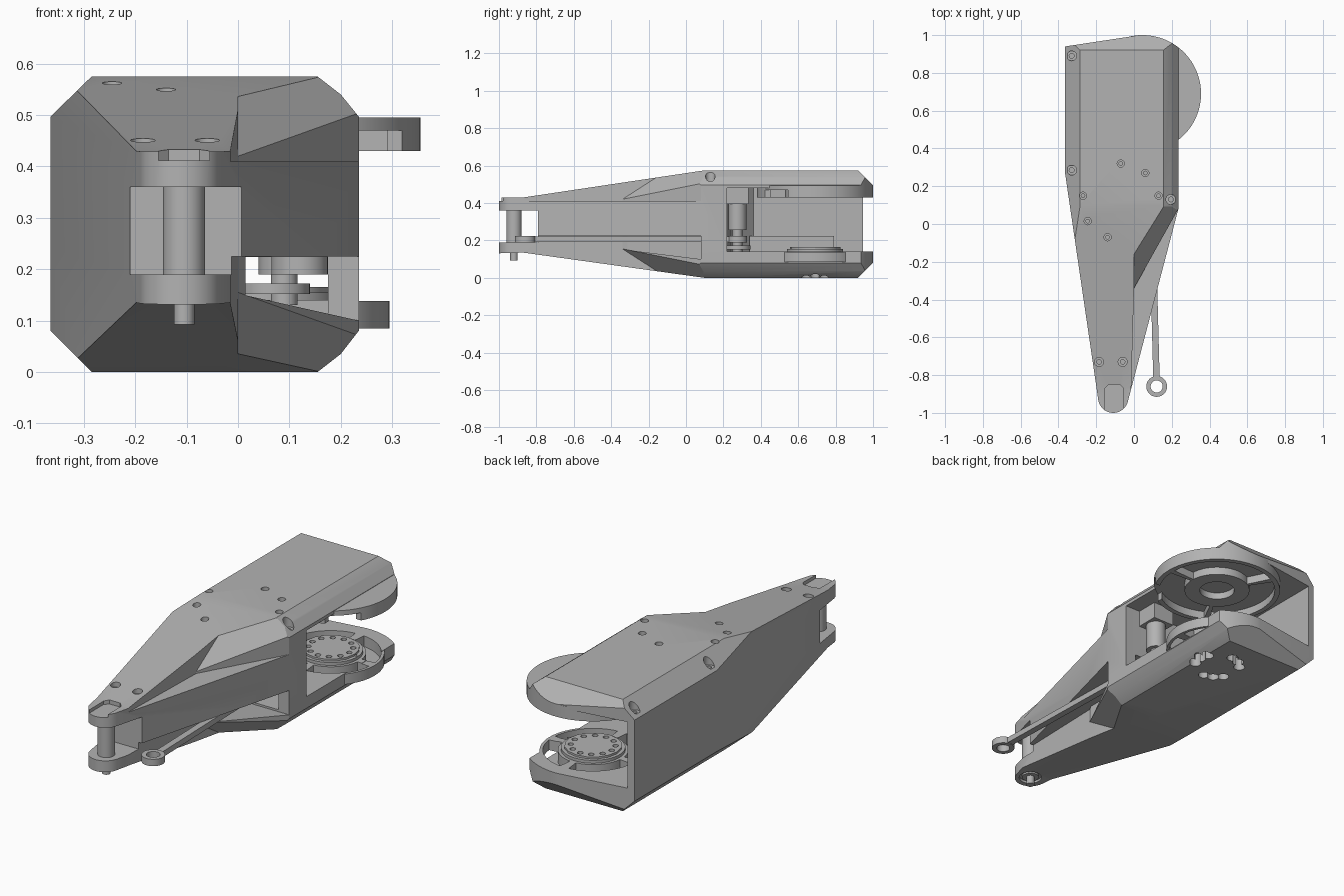
import bpy, bmesh
from math import radians, cos, sin
from mathutils import Vector

if "Cube" in bpy.data.objects:
    bpy.data.objects.remove(bpy.data.objects["Cube"], do_unlink=True)

grey = bpy.data.materials.new("machined grey")
grey.use_nodes = True
grey.diffuse_color = (0.45, 0.45, 0.45, 1)
grey.node_tree.nodes["Principled BSDF"].inputs["Base Color"].default_value = (0.45, 0.45, 0.45, 1)

HUB = (0.045, 0.69)   # rear joint axis
TIP = (-0.105, -0.92)  # front fork axis


def finish(name, bm):
    bmesh.ops.recalc_face_normals(bm, faces=bm.faces[:])
    mesh = bpy.data.meshes.new(name)
    bm.to_mesh(mesh)
    bm.free()
    mesh.materials.append(grey)
    ob = bpy.data.objects.new(name, mesh)
    bpy.context.collection.objects.link(ob)
    return ob


def prism(name, pts, lo, hi, axis="z"):
    """Extrude a 2D outline along one axis."""
    place = {"x": lambda a, b, t: (t, a, b),
             "y": lambda a, b, t: (a, t, b),
             "z": lambda a, b, t: (a, b, t)}[axis]
    bm = bmesh.new()
    low = [bm.verts.new(place(a, b, lo)) for a, b in pts]
    high = [bm.verts.new(place(a, b, hi)) for a, b in pts]
    bm.faces.new(low)
    bm.faces.new(high)
    for i in range(len(pts)):
        j = (i + 1) % len(pts)
        bm.faces.new((low[i], low[j], high[j], high[i]))
    return finish(name, bm)


def hull(name, pts):
    bm = bmesh.new()
    for p in pts:
        bm.verts.new(p)
    bmesh.ops.convex_hull(bm, input=bm.verts[:])
    return finish(name, bm)


def arc(c, r, a0, a1, n):
    return [(c[0] + r * cos(radians(a0 + (a1 - a0) * i / n)),
             c[1] + r * sin(radians(a0 + (a1 - a0) * i / n))) for i in range(n + 1)]


def cyl(name, c, r, lo, hi, n=40):
    return prism(name, arc(c, r, 0, 360, n)[:-1], lo, hi)


def sector(c, r0, r1, a0, a1, lo, hi):
    return prism("cutter", arc(c, r1, a0, a1, 16) + arc(c, r0, a1, a0, 16), lo, hi)


def boolean(target, tool, op="DIFFERENCE"):
    mod = target.modifiers.new("cut", "BOOLEAN")
    mod.operation, mod.solver, mod.object = op, "EXACT", tool
    bpy.context.view_layer.objects.active = target
    bpy.ops.object.modifier_apply(modifier=mod.name)
    bpy.data.objects.remove(tool, do_unlink=True)


def box(x0, x1, y0, y1, z0, z1, name="cutter"):
    return prism(name, [(x0, y0), (x1, y0), (x1, y1), (x0, y1)], z0, z1)


# Outer shell: plan outline met by the side and front silhouettes
plan = arc(HUB, 0.31, 52, 93, 14) + [(-0.365, 0.94), (-0.365, 0.27)]
plan += arc((-0.11, -0.92), 0.08, 188, 346, 16) + [(0.235, 0.08)]
body = prism("leg_body", plan, -0.1, 0.7)
side = [(-1.05, 0.428), (-0.87, 0.43), (0.1, 0.575), (0.92, 0.575), (1.0, 0.495), (1.05, 0.4),
        (1.05, 0.17), (1.0, 0.08), (0.92, 0), (0.1, 0), (-0.87, 0.135), (-1.05, 0.13)]
boolean(body, prism("cutter", side, -0.6, 0.6, "x"), "INTERSECT")
front = [(-0.285, 0.575), (-0.365, 0.497), (-0.365, 0.08), (-0.285, 0), (0.155, 0), (0.2, 0.035),
         (0.235, 0.08), (0.235, 0.497), (0.2, 0.54), (0.155, 0.575)]
boolean(body, prism("cutter", front, -1.2, 1.2, "y"), "INTERSECT")

# Gouges on the +x flank, above and below the middle web
flank = [(-0.02, -1.05), (0, -0.34), (0.235, 0.08), (0.6, 0.08), (0.6, -1.05)]
boolean(body, prism("cutter", flank, 0.41, 0.8))
boolean(body, prism("cutter", flank, -0.2, 0.225))
c, b = Vector((0, -0.34, 0.42)), Vector((0.24, 0.08, 0.5))
rise, up = Vector((0, 0.36, 0.232)), Vector((0, 0, 0.4))
wedge = [c, b, c + rise, b + rise, c + up, b + up]
boolean(body, hull("cutter", wedge))
boolean(body, hull("cutter", [(p.x, p.y, 0.575 - p.z) for p in wedge]))

# Rod tunnel behind the lower gouge
boolean(body, hull("cutter", [(x, y, z) for x in (0.015, 0.3)
                              for y, z in ((-0.4, 0.16), (0.08, 0.1), (-0.4, 0.225), (0.08, 0.225))]))
boolean(body, box(0.015, 0.175, 0.05, 0.3, 0.11, 0.224))

# Rear joint bay, open to the side and back
bay = [(-0.33, 0.36), (-0.2, 0.24), (0, 0.22), (0.6, 0.22), (0.6, 1.2), (-0.33, 1.2)]
boolean(body, prism("cutter", bay, 0.14, 0.48))
boolean(body, cyl("cutter", HUB, 0.25, 0.085, 0.138, 64), "UNION")
for k in range(4):
    boolean(body, sector(HUB, 0.165, 0.235, 90 * k + 6, 90 * k + 84, 0.085, 0.3))
boolean(body, box(-0.28, -0.16, 0.42, 0.58, 0.085, 0.3))

# Fork gap and slot at the tip
boolean(body, box(-0.4, 0.3, -1.2, -0.79, 0.19, 0.36))
slot = [(-0.155, -1.1), (-0.055, -1.1), (-0.055, -0.87), (-0.075, -0.85), (-0.135, -0.85), (-0.155, -0.87)]
boolean(body, prism("cutter", slot, 0.412, 0.6))
boolean(body, cyl("cutter", TIP, 0.055, 0.0, 0.145))

# Counterbored screw holes in the top
screws = [(-0.33, 0.89, 0.026, 0.53), (-0.33, 0.285, 0.026, 0.53), (0.195, 0.13, 0.026, 0.53),
          (-0.07, 0.32, 0.019, 0.575), (0.06, 0.27, 0.019, 0.575), (0.13, 0.15, 0.019, 0.575),
          (-0.27, 0.15, 0.019, 0.575), (-0.245, 0.015, 0.019, 0.562), (-0.14, -0.07, 0.019, 0.55),
          (-0.185, -0.73, 0.024, 0.45), (-0.06, -0.73, 0.024, 0.45)]
for x, y, r, z in screws:
    boolean(body, cyl("cutter", (x, y), r, z - 0.02, z + 0.1, 20))
    boolean(body, cyl("cutter", (x, y), r * 0.5, z - 0.045, z + 0.1, 12))

# Three scalloped openings under the rear joint
for k in range(3):
    for d in (-26, 0, 26):
        p = arc(HUB, 0.11, 120 * k + d, 360, 1)[0]
        boolean(body, cyl("cutter", p, 0.028, -0.1, 0.07, 18))

# Lower joint hub with a ring of bolt holes
hub = cyl("lower_hub", HUB, 0.15, 0.1, 0.165, 64)
boolean(hub, sector(HUB, 0.135, 0.2, 0, 359.9, 0.155, 0.3))
for k in range(12):
    boolean(hub, cyl("cutter", arc(HUB, 0.105, 30 * k, 360, 1)[0], 0.014, 0.14, 0.3, 14))

# Upper joint disc, ribbed underneath
disc = cyl("upper_disc", HUB, 0.31, 0.43, 0.495, 96)
for k in range(3):
    boolean(disc, sector(HUB, 0.16, 0.285, 120 * k + 3, 120 * k + 117, 0.3, 0.47))
boolean(disc, cyl("cutter", HUB, 0.085, 0.3, 0.465))
boolean(disc, box(0.2, 0.5, 0.3, 0.545, 0.3, 0.47))

# Inner ledge along the closed side wall
box(-0.335, -0.29, 0.34, 0.79, 0.13, 0.225, "wall_ledge")

# Fork pin
cyl("fork_pin", TIP, 0.041, 0.135, 0.4)
cyl("fork_pin_end", TIP, 0.02, 0.092, 0.15, 24)

# Push rod with ring ends
EYE, CRANK = (0.12, -0.86), (0.09, 0.275)
rod = prism("push_rod", [(0.103, -0.86), (0.137, -0.86), (0.107, 0.275), (0.073, 0.275)], 0.193, 0.222)
boolean(rod, cyl("cutter", EYE, 0.055, 0.19, 0.225), "UNION")
boolean(rod, cyl("cutter", CRANK, 0.05, 0.19, 0.225), "UNION")
boolean(rod, cyl("cutter", EYE, 0.032, 0.1, 0.3))

# Crank and its drive post
cyl("crank_disc", (0.07, 0.275), 0.07, 0.152, 0.172)
cyl("crank_shaft", CRANK, 0.026, 0.13, 0.26, 24)
cyl("drive_post", CRANK, 0.048, 0.255, 0.485)
box(0.03, 0.15, 0.22, 0.335, 0.395, 0.485, "drive_mount")

# Shading: smooth curves, crisp edges
for ob in bpy.context.collection.objects:
    if ob.type == "MESH":
        bpy.ops.object.select_all(action="DESELECT")
        ob.select_set(True)
        bpy.context.view_layer.objects.active = ob
        bpy.ops.object.shade_smooth_by_angle(angle=radians(25))
